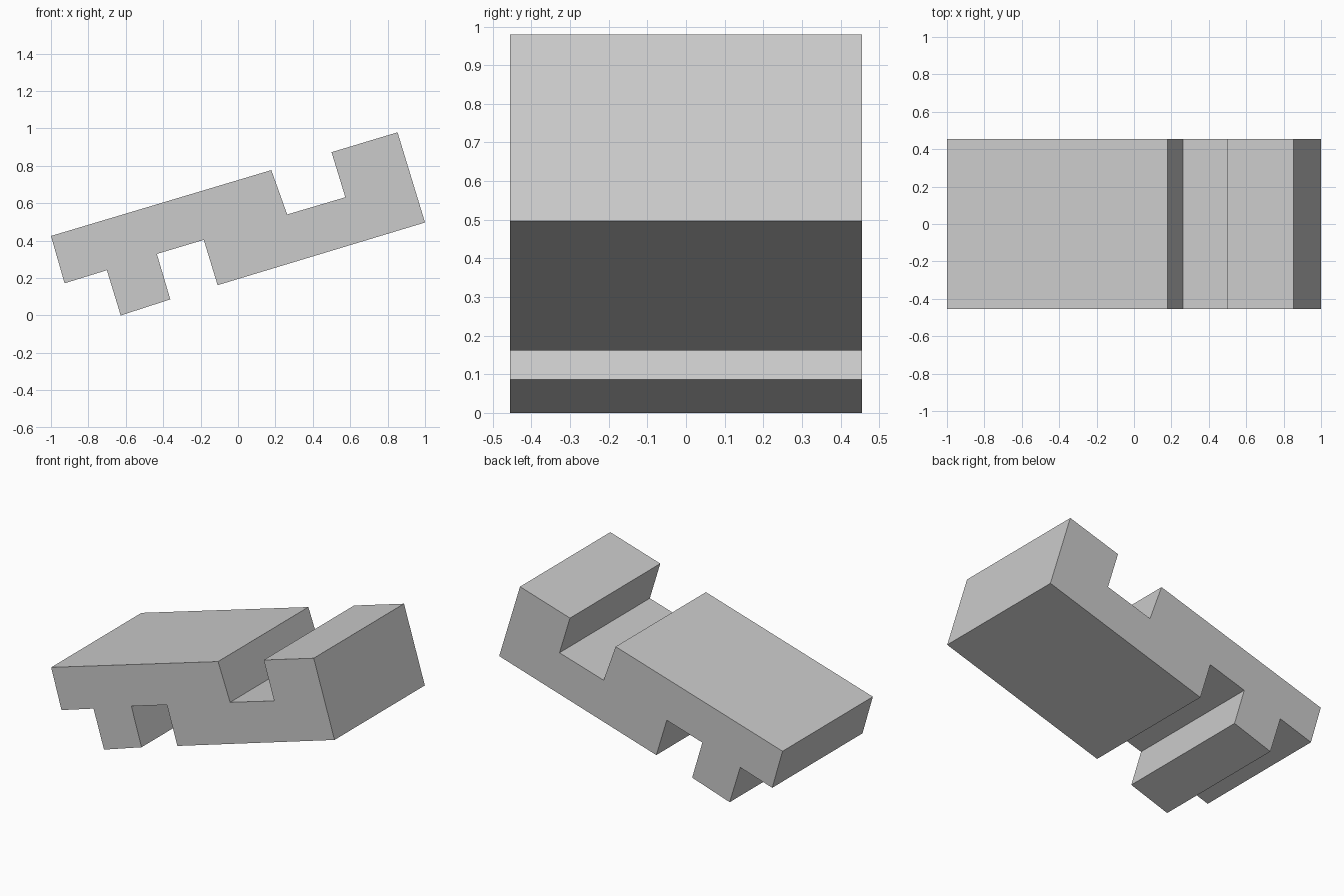
import bpy
import bmesh

cube = bpy.data.objects.get("Cube")
if cube:
    bpy.data.objects.remove(cube, do_unlink=True)

HALF_DEPTH = 0.455

# Plain grey for the whole block
grey = bpy.data.materials.new("plain grey")
grey.use_nodes = True
color = (0.6, 0.6, 0.6, 1.0)
grey.diffuse_color = color
grey.node_tree.nodes["Principled BSDF"].inputs["Base Color"].default_value = color

# Tilted side outline: notched top edge, then underside with a square foot
outline = [
    (-1.0, 0.425), (0.178, 0.777), (0.263, 0.54), (0.574, 0.632),
    (0.5, 0.873), (0.853, 0.979), (1.0, 0.497),
    (-0.109, 0.162), (-0.183, 0.404), (-0.434, 0.329), (-0.362, 0.086),
    (-0.627, 0.0), (-0.701, 0.242), (-0.927, 0.172),
]

# Extrude the outline from front to back
bm = bmesh.new()
front = bm.faces.new([bm.verts.new((x, -HALF_DEPTH, z)) for x, z in outline])
extruded = bmesh.ops.extrude_face_region(bm, geom=[front], use_keep_orig=True)
back_verts = [g for g in extruded["geom"] if isinstance(g, bmesh.types.BMVert)]
bmesh.ops.translate(bm, verts=back_verts, vec=(0, 2 * HALF_DEPTH, 0))
bmesh.ops.recalc_face_normals(bm, faces=bm.faces)

mesh = bpy.data.meshes.new("notched_block")
bm.to_mesh(mesh)
bm.free()
mesh.materials.append(grey)
block = bpy.data.objects.new("notched_block", mesh)
bpy.context.collection.objects.link(block)
